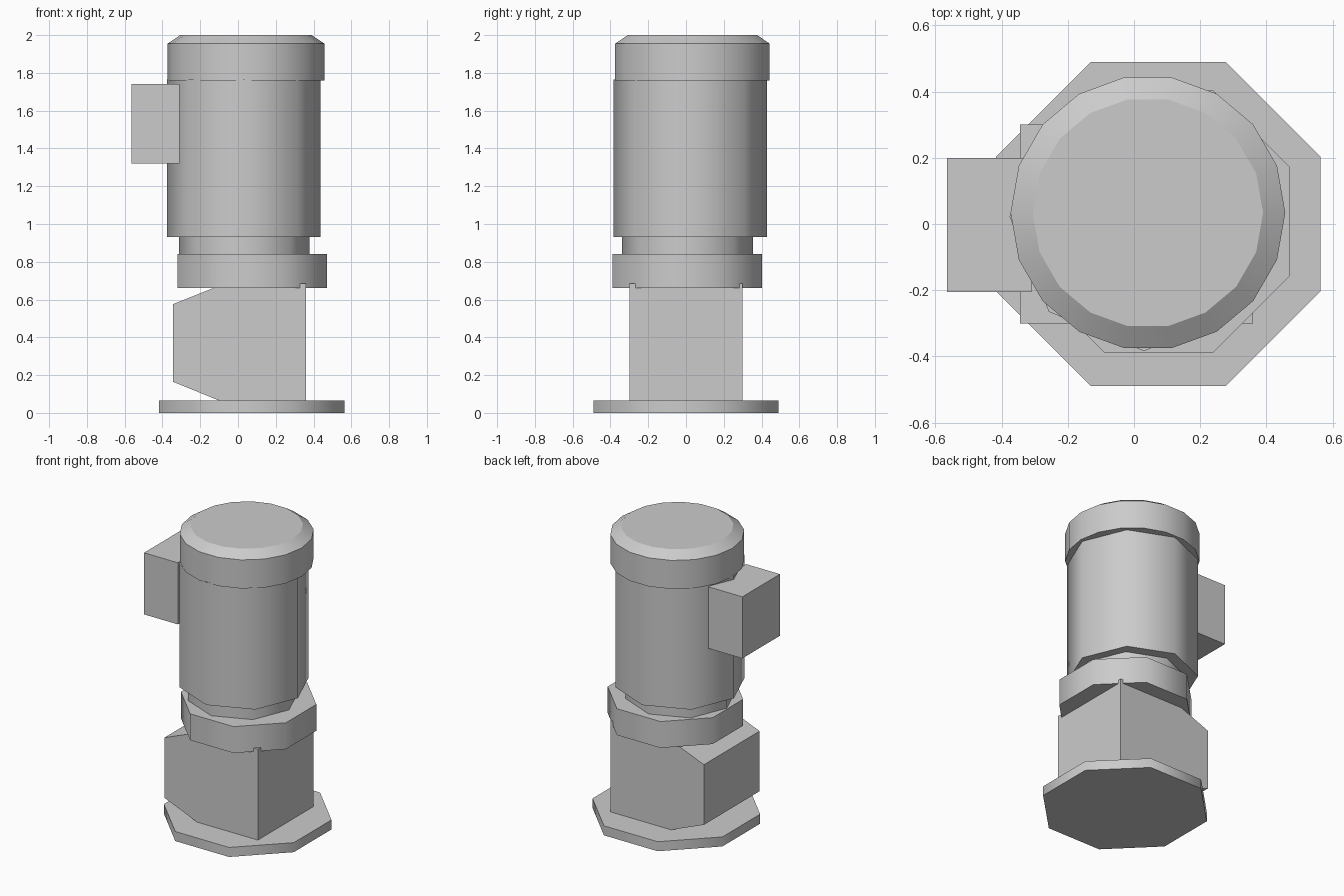
import bpy
import bmesh
from math import cos, sin, pi, radians

cube = bpy.data.objects.get("Cube")
if cube:
    bpy.data.objects.remove(cube, do_unlink=True)

GREY = (0.6, 0.6, 0.6, 1.0)
grey = bpy.data.materials.new("plain_grey")
grey.diffuse_color = GREY
grey.use_nodes = True
grey.node_tree.nodes["Principled BSDF"].inputs["Base Color"].default_value = GREY


def finish(name, bm, smooth_angle=None):
    bmesh.ops.recalc_face_normals(bm, faces=bm.faces)
    mesh = bpy.data.meshes.new(name)
    bm.to_mesh(mesh)
    bm.free()
    mesh.materials.append(grey)
    obj = bpy.data.objects.new(name, mesh)
    bpy.context.collection.objects.link(obj)
    if smooth_angle:
        bpy.ops.object.select_all(action="DESELECT")
        obj.select_set(True)
        bpy.context.view_layer.objects.active = obj
        bpy.ops.object.shade_smooth_by_angle(angle=radians(smooth_angle))
    return obj


def turned(name, center, sides, profile, turn=0.0, smooth_angle=50):
    """Stack polygon rings given as (radius, z) and close both ends."""
    bm = bmesh.new()
    rings = []
    for r, z in profile:
        angles = [turn + 2 * pi * i / sides for i in range(sides)]
        rings.append([bm.verts.new((center[0] + r * cos(a), center[1] + r * sin(a), z))
                      for a in angles])
    for low, high in zip(rings, rings[1:]):
        for i in range(sides):
            j = (i + 1) % sides
            bm.faces.new((low[i], low[j], high[j], high[i]))
    bm.faces.new(rings[0][::-1])
    bm.faces.new(rings[-1])
    return finish(name, bm, smooth_angle)


def extruded(name, outline, y0, y1):
    """Extrude an (x, z) outline along y."""
    bm = bmesh.new()
    face = bm.faces.new([bm.verts.new((x, y0, z)) for x, z in outline])
    new = bmesh.ops.extrude_face_region(bm, geom=[face])["geom"]
    moved = [v for v in new if isinstance(v, bmesh.types.BMVert)]
    bmesh.ops.translate(bm, verts=moved, vec=(0, y1 - y0, 0))
    return finish(name, bm)


EIGHTH = pi / 8
FLAT = 1 / cos(EIGHTH)  # apothem to corner radius of an octagon

# Octagonal foot and gearbox with a bevelled back
turned("base_flange", (0.073, 0), 8, [(0.49 * FLAT, 0), (0.49 * FLAT, 0.065)], EIGHTH)
extruded("gearbox", [(-0.345, 0.165), (-0.05, 0.045), (0.36, 0.045), (0.36, 0.685),
                     (-0.07, 0.685), (-0.345, 0.575)], -0.3, 0.3)

# Coupling ring and neck
turned("coupling_ring", (0.075, 0.007), 8,
       [(0.396 * FLAT, 0.66), (0.396 * FLAT, 0.84)], EIGHTH)
turned("motor_neck", (0.033, 0.008), 8, [(0.346, 0.83), (0.346, 0.94)])

# Motor housing, fan cover and terminal box
turned("motor_body", (0.03, 0.022), 8, [(0.406, 0.93), (0.406, 1.765)])
turned("fan_cover", (0.042, 0.034), 18,
       [(0.415, 1.76), (0.415, 1.955), (0.348, 2.0)], smooth_angle=30)
extruded("terminal_box", [(-0.565, 1.32), (-0.31, 1.32), (-0.31, 1.74), (-0.565, 1.74)],
         -0.205, 0.2)
